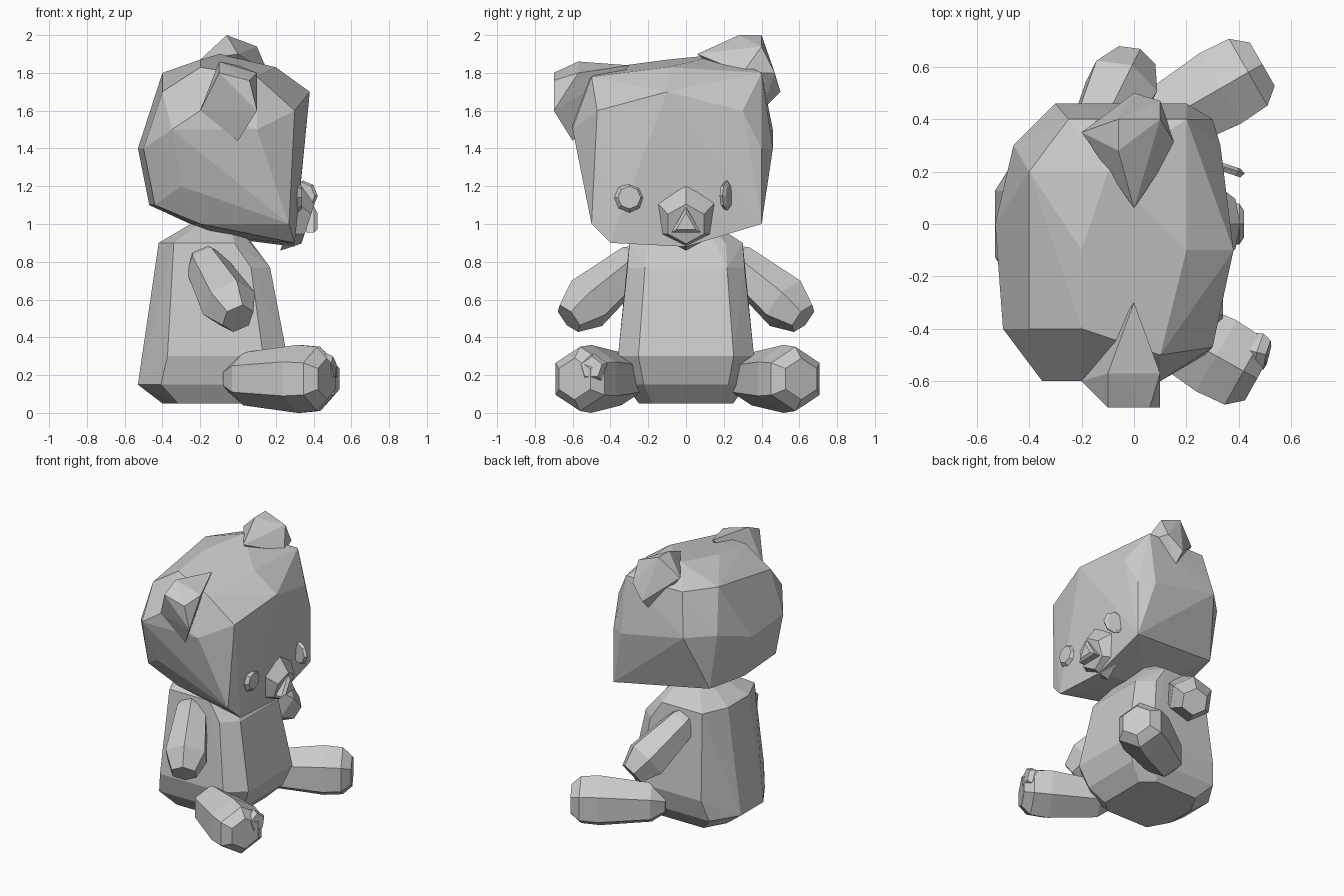
import bpy, bmesh
from math import cos, sin, pi, radians
from mathutils import Vector

if "Cube" in bpy.data.objects:
    bpy.data.objects.remove(bpy.data.objects["Cube"], do_unlink=True)

grey = bpy.data.materials.new("soft_grey")
grey.use_nodes = True
grey.diffuse_color = (0.6, 0.6, 0.6, 1)
grey.node_tree.nodes["Principled BSDF"].inputs["Base Color"].default_value = grey.diffuse_color


def hull(name, points):
    """Faceted solid wrapped around the given points."""
    bm = bmesh.new()
    for point in points:
        bm.verts.new(point)
    bmesh.ops.convex_hull(bm, input=bm.verts[:])
    loose = [v for v in bm.verts if not v.link_faces]
    bmesh.ops.delete(bm, geom=loose, context='VERTS')
    bmesh.ops.dissolve_limit(bm, angle_limit=radians(2), verts=bm.verts[:], edges=bm.edges[:])
    bmesh.ops.recalc_face_normals(bm, faces=bm.faces[:])
    mesh = bpy.data.meshes.new(name)
    bm.to_mesh(mesh)
    bm.free()
    mesh.materials.append(grey)
    obj = bpy.data.objects.new(name, mesh)
    bpy.context.collection.objects.link(obj)
    return obj


def limb(name, start, end, profile, sides=6, flip=1):
    """Faceted rings along an axis; profile holds (position, radius)."""
    start, end = Vector(start), Vector(end)
    turn = (end - start).to_track_quat('Z', 'Y')
    points = []
    for along, radius in profile:
        centre = start.lerp(end, along)
        for i in range(sides):
            angle = pi / 2 + 2 * pi * i / sides
            p = centre + turn @ Vector((radius * cos(angle), radius * sin(angle), 0))
            points.append((p.x, p.y * flip, p.z))
    return hull(name, points)


def body_ring(height, back, front, half_width):
    """Chamfered section: narrow back panel, wide belly panel."""
    chamfer = (front - back) / 6
    outline = [(back, 0.4 * half_width), (back + chamfer, half_width),
               (front - chamfer, half_width), (front, 0.7 * half_width)]
    return [(x, side * y, height) for x, y in outline for side in (-1, 1)]


# Body: stacked sections from the seat to the neck
sections = [(0.05, -0.4, 0.1, 0.25), (0.15, -0.53, 0.2, 0.32), (0.3, -0.5, 0.26, 0.36),
            (0.77, -0.44, 0.17, 0.31), (0.9, -0.42, 0.06, 0.3), (1, -0.25, 0, 0.15)]
hull("body", [point for section in sections for point in body_ring(*section)])

# Head: tilted faceted block, grouped by region
face = [(0.38, -0.1, 1.7), (0.3, -0.47, 1.6), (0.33, 0.3, 1.6), (0.27, -0.5, 1),
        (0.3, 0.4, 1), (0.3, -0.4, 0.9), (0.3, 0, 0.88)]
near_side = [(-0.3, -0.5, 1.2), (-0.35, -0.6, 1.5), (-0.2, -0.4, 1), (-0.44, -0.4, 1.1),
             (0.1, -0.6, 1.5), (-0.2, -0.6, 1.6)]
far_side = [(-0.3, 0.46, 1.5), (0.2, 0.46, 1.4), (0.3, 0.4, 1.4), (-0.4, 0.3, 1.1),
            (0.2, 0.4, 1.8), (-0.25, 0.4, 1.8)]
rear = [(-0.53, 0, 1.4), (-0.5, -0.4, 1.4), (-0.46, 0.3, 1.5), (-0.47, 0, 1.1),
        (-0.4, -0.4, 1.7), (-0.4, 0.2, 1.8), (-0.1, 0, 0.93)]
crown = [(-0.2, -0.1, 1.87), (0.2, -0.1, 1.83), (-0.2, -0.4, 1.83), (0.1, -0.5, 1.78),
         (-0.1, 0.2, 1.9)]
hull("head", face + near_side + far_side + rear + crown)

# Ears, lopsided with the tilt of the head
hull("front_ear", [(-0.1, -0.57, 1.86), (0.1, -0.57, 1.8), (0, -0.3, 1.84), (-0.1, -0.7, 1.8),
                   (0.06, -0.7, 1.76), (-0.2, -0.6, 1.6), (0.1, -0.7, 1.6), (0, -0.6, 1.44)])
hull("back_ear", [(-0.06, 0.28, 2), (-0.06, 0.4, 2), (0.1, 0.4, 1.94), (0, 0.06, 1.9),
                  (0.16, 0.3, 1.8), (-0.2, 0.35, 1.87), (0, 0.5, 1.7), (0.1, 0.47, 1.8), (0, 0.4, 1.6)])

# Arms and legs, mirrored across the body; the far leg reaches slightly further
arm_profile = [(0, 0.08), (0.1, 0.11), (0.75, 0.15), (1, 0.09)]
leg_profile = [(0, 0.07), (0.15, 0.14), (0.7, 0.18), (0.9, 0.17), (1, 0.11)]
for prefix, flip, reach in (("front", 1, 0.01), ("back", -1, 0.03)):
    limb(prefix + "_arm", (-0.19, -0.24, 0.82), (0, -0.62, 0.5), arm_profile, flip=flip)
    limb(prefix + "_leg", (-0.05, -0.3, 0.18), (0.46 + reach, -0.58 - reach, 0.18),
         leg_profile, flip=flip)

# Button eyes, the far one set edge-on, and a sole pad on one foot
button_profile = [(0, 0.07), (0.6, 0.08), (1, 0.06)]
limb("front_eye", (0.28, -0.3, 1.14), (0.34, -0.3, 1.14), button_profile, sides=8)
limb("back_eye", (0.34, 0.2, 1.15), (0.35, 0.23, 1.15), button_profile, sides=8)
limb("foot_pad", (0.43, -0.48, 0.23), (0.51, -0.5, 0.24), button_profile, sides=5)

# Muzzle, with a three-sided nose pointing down
limb("muzzle", (0.28, 0, 1.03), (0.37, 0, 1), [(0, 0.18), (1, 0.11)])
limb("nose", (0.36, 0, 1), (0.42, 0, 1), [(0, 0.09), (0.7, 0.09), (1, 0.06)], sides=3)
